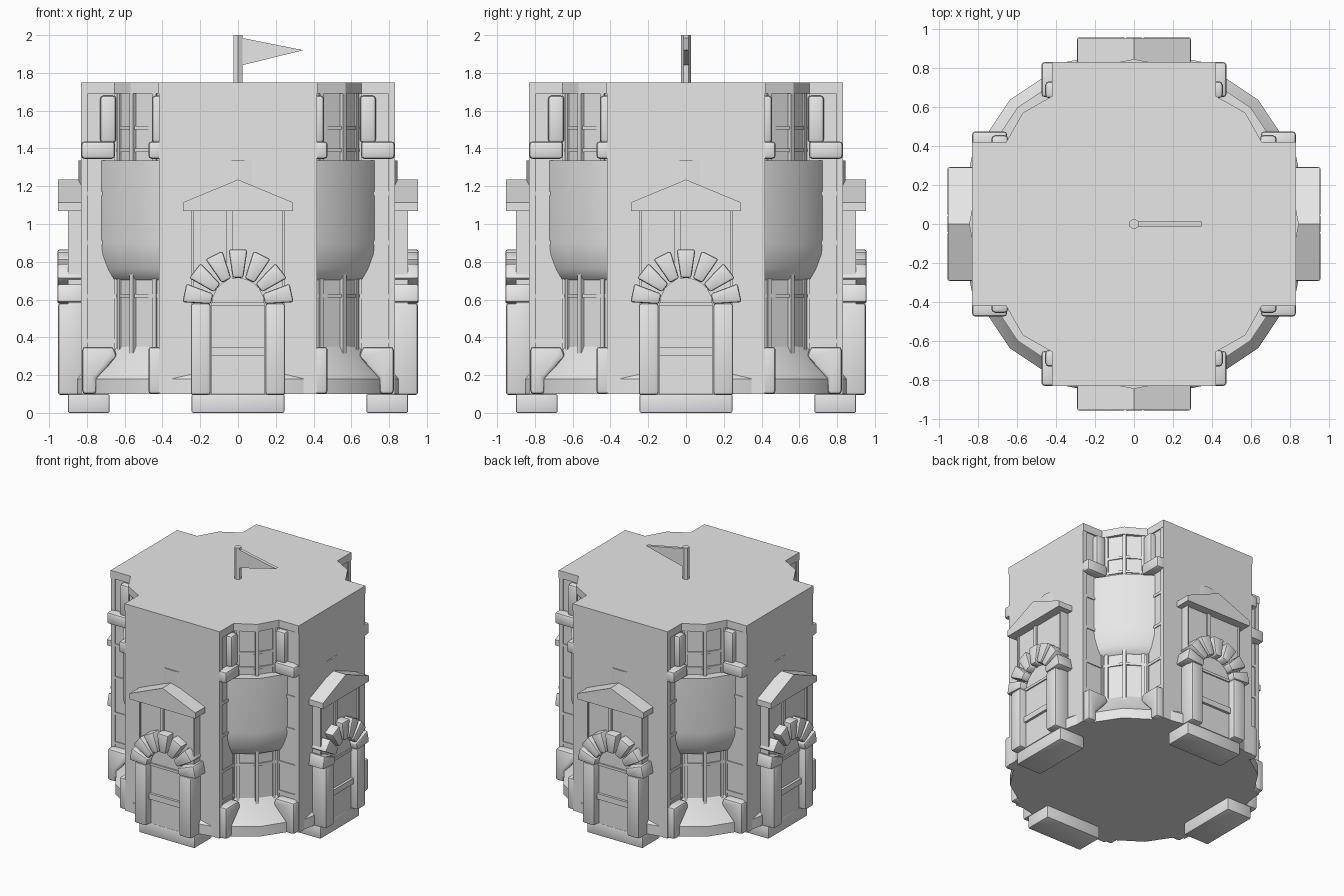
import bpy
import bmesh
import math

cube = bpy.data.objects.get("Cube")
if cube:
    bpy.data.objects.remove(cube, do_unlink=True)

stone = bpy.data.materials.new("pale grey stone")
stone.use_nodes = True
GREY = (0.8, 0.8, 0.8, 1)
stone.diffuse_color = GREY
stone.node_tree.nodes["Principled BSDF"].inputs["Base Color"].default_value = GREY
smooth_parts = []


def finish(name, bm, bevel=0, copies=1, smooth=False):
    """Turn a bmesh into an object, repeated around the tower."""
    bmesh.ops.recalc_face_normals(bm, faces=bm.faces)
    if bevel:
        bmesh.ops.bevel(bm, geom=bm.edges[:], offset=bevel, segments=2,
                        profile=0.5, affect='EDGES', clamp_overlap=True)
    mesh = bpy.data.meshes.new(name)
    bm.to_mesh(mesh)
    bm.free()
    mesh.materials.append(stone)
    for k in range(copies):
        obj = bpy.data.objects.new(name, mesh)
        obj.rotation_euler.z = k * math.pi / 2
        bpy.context.collection.objects.link(obj)
        if k == 0 and (smooth or bevel):
            smooth_parts.append(obj)


def prism(name, profile, d0, d1, place, bevel=0, copies=4):
    """Extrude a 2D profile from depth d0 to d1; place maps (a, b, d) to xyz."""
    bm = bmesh.new()
    ends = [[bm.verts.new(place(a, b, d)) for a, b in profile] for d in (d0, d1)]
    bm.faces.new(ends[0])
    bm.faces.new(ends[1])
    n = len(profile)
    for i in range(n):
        j = (i + 1) % n
        bm.faces.new((ends[0][i], ends[0][j], ends[1][j], ends[1][i]))
    finish(name, bm, bevel, copies)


def rect(a0, a1, b0, b1):
    return [(a0, b0), (a1, b0), (a1, b1), (a0, b1)]


def flat(a, b, d):      # plan outline raised in z
    return (a, b, d)


def front(a, b, d):     # elevation outline pushed out of the front
    return (a, -d, b)


def flank(side):        # elevation outline on the side of an arm
    return lambda a, b, d: (side * d, -a, b)


def lathe(name, profile, sides=16):
    bm = bmesh.new()
    rings = []
    for r, z in profile:
        rings.append([bm.verts.new((r * math.cos(t), r * math.sin(t), z))
                      for t in (math.tau * i / sides for i in range(sides))])
    for low, high in zip(rings, rings[1:]):
        for i in range(sides):
            j = (i + 1) % sides
            bm.faces.new((low[i], low[j], high[j], high[i]))
    bm.faces.new(rings[0])
    bm.faces.new(rings[-1])
    finish(name, bm, smooth=True)


def cross_plan(half, meet, mid, reach=0.83):
    """Cross-shaped plan whose inner corners are rounded out."""
    quarter = [(reach, half), (meet, half), (mid, mid), (half, meet), (half, reach)]
    out = []
    for k in range(4):
        c, s = round(math.cos(k * math.pi / 2)), round(math.sin(k * math.pi / 2))
        out += [(x * c - y * s, x * s + y * c) for x, y in quarter]
    return out


# Tower body and roof slab
prism("tower_body", cross_plan(0.41, 0.645, 0.55), 0.1, 1.69, flat, copies=1)
prism("roof_slab", cross_plan(0.42, 0.655, 0.57), 1.69, 1.75, flat, copies=1)

# Flared foot and bowl-shaped balconies
lathe("flared_foot", [(0.9, 0.1), (0.9, 0.18), (0.84, 0.25), (0.76, 0.38)])
lathe("balcony_bowl", [(0.75, 0.69), (0.79, 0.71), (0.815, 0.76),
                       (0.84, 0.84), (0.845, 0.9), (0.845, 1.335)])

# Ribs and bands on the recessed corner walls
for z in (0.61, 1.38, 1.5):
    prism("corner_band", cross_plan(0.4, 0.655, 0.558, 0.8), z, z + 0.02, flat, copies=1)
for deg, r in ((35, 0.775), (45, 0.8), (55, 0.775)):
    c, s = math.cos(math.radians(deg)), math.sin(math.radians(deg))
    prism("corner_rib", rect(-0.012, 0.012, r - 0.06, r), 0.3, 1.69,
          lambda a, b, d: (b * c - a * s, b * s + a * c, d))

# Arm flanks: trim strips, foot blocks and upper brackets
foot = [(0.825, 0.1), (0.825, 0.35), (0.66, 0.35), (0.64, 0.3), (0.75, 0.18), (0.75, 0.1)]
for side in (-1, 1):
    place = flank(side)
    prism("corner_strip", rect(0.795, 0.83, 0.1, 1.69), 0.39, 0.418, place)
    prism("inner_strip", rect(0.63, 0.655, 0.1, 1.69), 0.39, 0.418, place)
    for z in (0.37, 0.605, 0.89, 1.15):
        prism("flank_band", rect(0.64, 0.82, z, z + 0.022), 0.39, 0.417, place)
    prism("foot_block", foot, 0.38, 0.475, place, 0.018)
    prism("bracket_ledge", rect(0.65, 0.83, 1.345, 1.437), 0.38, 0.475, place, 0.018)
    prism("bracket_post", rect(0.645, 0.73, 1.43, 1.68), 0.38, 0.455, place, 0.018)

# Doorway: step, backing frame, panels and pediment
prism("door_step", rect(-0.245, 0.245, 0, 0.1), 0.68, 0.9, front, 0.008)
prism("door_frame", rect(-0.235, 0.235, 0.1, 1.07), 0.8, 0.885, front)
for a0, a1 in ((-0.245, -0.235), (-0.06, -0.03), (0.235, 0.245)):
    prism("frame_strip", rect(a0, a1, 0.1, 1.07), 0.8, 0.9, front)
prism("pediment", [(-0.29, 1.07), (0.29, 1.07), (0.29, 1.115), (0, 1.235), (-0.29, 1.115)],
      0.8, 0.953, front)

# Door leaf with rounded head and cross rail
SPRING, INNER, OUTER = 0.575, 0.14, 0.29
arch = [(INNER * math.cos(t), SPRING + INNER * math.sin(t))
        for t in (math.pi * i / 10 for i in range(11))]
prism("door_leaf", [(-INNER, 0.1)] + [(INNER, 0.1)] + arch, 0.82, 0.9, front)
prism("door_rail", rect(-0.14, 0.14, 0.3, 0.345), 0.82, 0.92, front)
prism("door_lintel", rect(-0.14, 0.14, 0.565, 0.585), 0.82, 0.91, front)

# Jambs and arch stones
for side in (-1, 1):
    a0, a1 = sorted((side * 0.145, side * 0.25))
    prism("door_jamb", rect(a0, a1, 0.095, 0.58), 0.82, 0.953, front, 0.014)
for k in range(7):
    mid = math.radians(12 + 26 * k)
    c, s = math.cos(mid), math.sin(mid)
    wedge = [(INNER, -0.028), (OUTER, -0.05), (OUTER, 0.05), (INNER, 0.028)]
    prism("arch_stone", [(u * c - v * s, SPRING + u * s + v * c) for u, v in wedge],
          0.82, 0.956, front, 0.012)

# Flagpole and pennant
hexagon = [(0.027 * math.sin(math.pi * i / 3), 0.027 * math.cos(math.pi * i / 3))
           for i in range(6)]
prism("flagpole", hexagon, 1.74, 2, flat, copies=1)
prism("pennant", [(0.02, 1.84), (0.345, 1.92), (0.02, 1.985)], -0.013, 0.013, front, copies=1)

# Smooth the rounded parts
bpy.ops.object.select_all(action='DESELECT')
for obj in smooth_parts:
    obj.select_set(True)
bpy.context.view_layer.objects.active = smooth_parts[0]
bpy.ops.object.shade_smooth_by_angle(angle=math.radians(40))
